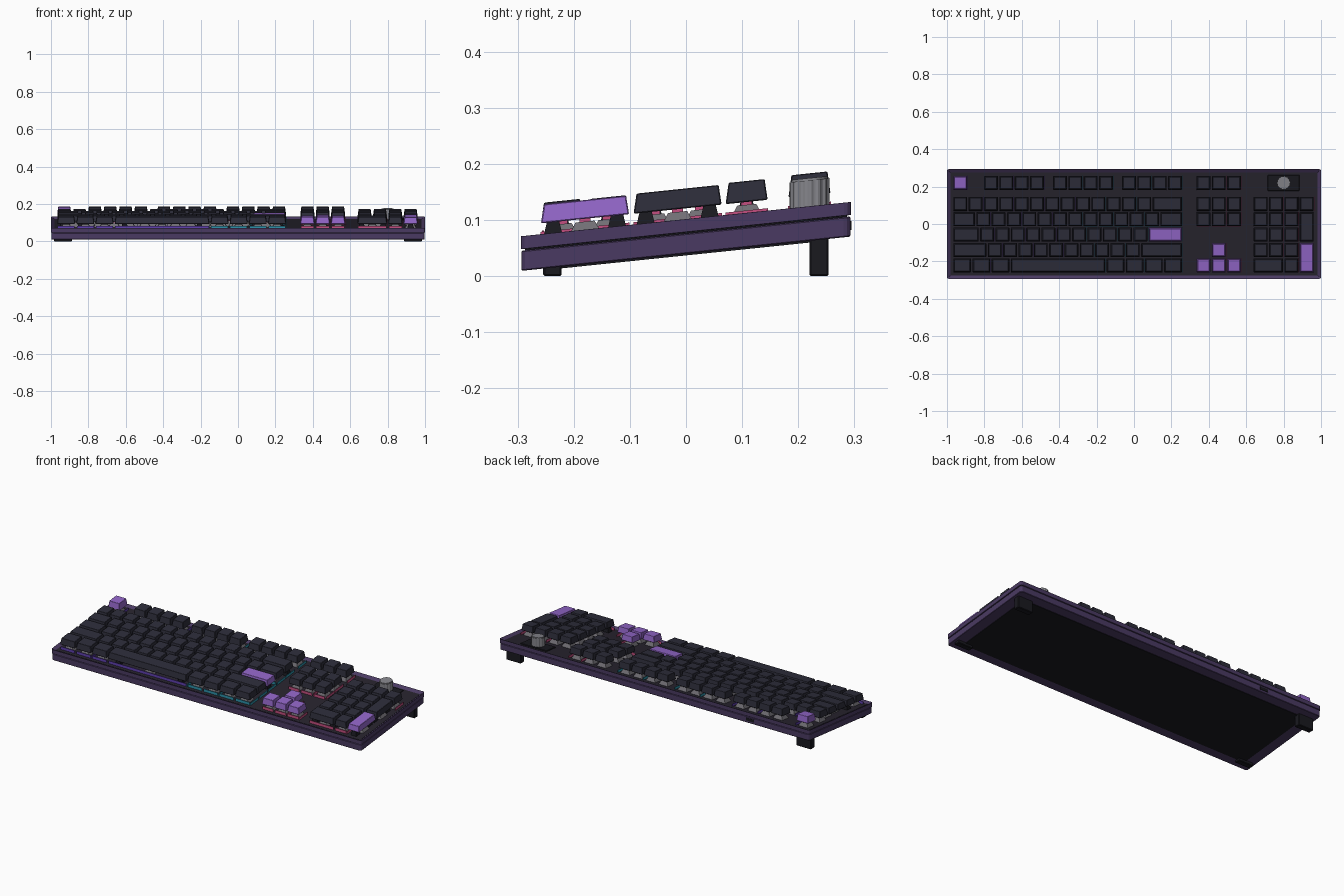
import bpy
import bmesh
import math
from mathutils import Matrix, Vector

if "Cube" in bpy.data.objects:
    bpy.data.objects.remove(bpy.data.objects["Cube"], do_unlink=True)


def material(name, r, g, b):
    lin = [(c / 255 / 12.92) if c < 11 else ((c / 255 + 0.055) / 1.055) ** 2.4 for c in (r, g, b)]
    m = bpy.data.materials.new(name)
    m.use_nodes = True
    m.diffuse_color = (*lin, 1)
    shader = m.node_tree.nodes["Principled BSDF"]
    shader.inputs["Base Color"].default_value = (*lin, 1)
    shader.inputs["Roughness"].default_value = 0.6
    return m


CASE = material("case purple", 74, 58, 98)
BLACK = material("black plastic", 25, 25, 31)
PLATE = material("plate charcoal", 39, 36, 46)
KEYCAP = material("keycap slate", 45, 45, 58)
ACCENT = material("accent violet", 146, 102, 200)
GREY = material("switch grey", 112, 110, 116)
KNOB = material("knob silver", 134, 134, 140)
PINK = material("glow pink", 196, 78, 128)
CYAN = material("glow cyan", 45, 145, 170)
VIOLET = material("glow violet", 96, 64, 176)

# Everything on the case leans back: height rises with y
LEAN = Matrix(((1, 0, 0, 0), (0, 1, 0, 0), (0, 0.104, 1, 0.04), (0, 0, 0, 1)))
TOP = 0.062
FLOOR = 0.052
U = 0.082


def block(bm, x, y, z0, z1, w, d, taper=0.0):
    """Box centred on x, y whose top is narrower by taper; returns its top face."""
    verts = bmesh.ops.create_cube(bm, size=1)["verts"]
    for v in verts:
        t = taper if v.co.z > 0 else 0
        v.co = Vector((x + v.co.x * (w - t), y + v.co.y * (d - t), z1 if v.co.z > 0 else z0))
    return max({f for v in verts for f in v.link_faces}, key=lambda f: f.calc_center_median().z)


def finish(name, bm, mat, bevel=0.0, segments=1, lean=True):
    if lean:
        bm.transform(LEAN)
    bmesh.ops.recalc_face_normals(bm, faces=bm.faces)
    mesh = bpy.data.meshes.new(name)
    bm.to_mesh(mesh)
    bm.free()
    ob = bpy.data.objects.new(name, mesh)
    bpy.context.collection.objects.link(ob)
    mesh.materials.append(mat)
    if bevel:
        mod = ob.modifiers.new("soft edges", "BEVEL")
        mod.width = bevel
        mod.segments = segments
        mod.limit_method = "ANGLE"
    return ob


def round_corners(bm, radius):
    upright = [e for e in bm.edges if abs(e.verts[0].co.z - e.verts[1].co.z) > 0.01]
    bmesh.ops.bevel(bm, geom=upright, offset=radius, segments=3, profile=0.5, affect="EDGES")


def simple(name, mat, *dims, bevel=0.0, lean=True):
    bm = bmesh.new()
    block(bm, *dims)
    return finish(name, bm, mat, bevel, lean=lean)


# Case halves with a dark seam between them
bm = bmesh.new()
block(bm, 0, 0, 0, 0.036, 1.996, 0.586)
round_corners(bm, 0.012)
finish("lower_case", bm, CASE, 0.002)

bm = bmesh.new()
block(bm, 0, 0, 0.0385, TOP, 2.0, 0.588)
round_corners(bm, 0.012)
bm.normal_update()
top = max(bm.faces, key=lambda f: f.calc_center_median().z)
bmesh.ops.inset_region(bm, faces=[top], thickness=0.02)
for v in top.verts:
    v.co.z = FLOOR - 0.002
finish("upper_case", bm, CASE, 0.002)

simple("seam", BLACK, 0, 0, 0.03, 0.045, 1.985, 0.574)
simple("switch_plate", PLATE, 0, 0, 0.045, FLOOR, 1.962, 0.55)
simple("bottom_panel", BLACK, 0, 0, -0.003, 0.01, 1.87, 0.48)
simple("cable_port", BLACK, -0.62, 0.29, 0.012, 0.028, 0.05, 0.01)

# Feet standing flat on the ground
for side, sx in (("right", -1), ("left", 1)):
    simple("front_foot_" + side, BLACK, sx * 0.935, -0.238, 0, 0.03, 0.096, 0.033, bevel=0.003, lean=False)
    simple("back_foot_" + side, BLACK, sx * 0.935, 0.237, 0, 0.08, 0.096, 0.034, bevel=0.003, lean=False)

# Key layout: row name -> y, cap height, runs of (start x, widths in key units)
MAIN, NAV, PAD = -0.97, 0.33, 0.636
ROWS = {
    "function": (0.22, 0.040, [(MAIN, [1]), (MAIN + 2 * U, [1] * 4), (MAIN + 6.5 * U, [1] * 4),
                               (MAIN + 11 * U, [1] * 4), (NAV, [1] * 3)]),
    "number": (0.108, 0.038, [(MAIN, [1] * 13 + [2]), (NAV, [1] * 3), (PAD, [1] * 4)]),
    "upper": (0.026, 0.036, [(MAIN, [1.5] + [1] * 12 + [1.5]), (NAV, [1] * 3), (PAD, [1] * 3)]),
    "home": (-0.056, 0.035, [(MAIN, [1.75] + [1] * 11 + [2.25]), (PAD, [1] * 3)]),
    "lower": (-0.139, 0.035, [(MAIN, [2.25] + [1] * 10 + [2.75]), (NAV + U, [1]), (PAD, [1] * 3)]),
    "bottom": (-0.221, 0.037, [(MAIN, [1.25] * 3 + [6.25] + [1.25] * 4), (NAV, [1] * 3), (PAD, [2, 1])]),
}

switches, stems, stabilizers = bmesh.new(), bmesh.new(), bmesh.new()
glow = {"violet": bmesh.new(), "cyan": bmesh.new(), "pink": bmesh.new()}


def glow_for(x):
    return glow["violet" if x < -0.3 else "cyan" if x < 0.3 else "pink"]


def key(bm, x, y, height, wide=1.0, tall=1.0):
    """Dished keycap with its switch, stem and stabilizers."""
    z = TOP + 0.019
    cap = block(bm, x, y, z, z + height, wide * U - 0.007, tall * U - 0.007, 0.011)
    bm.normal_update()
    bmesh.ops.inset_individual(bm, faces=[cap], thickness=0.007, depth=-0.0015)
    block(switches, x, y, FLOOR, 0.076, 0.06, 0.06, 0.026)
    block(stems, x, y, 0.075, z + 0.002, 0.02, 0.02)
    if max(wide, tall) >= 2:
        reach = 0.2 if wide > 6 else 0.057
        for s in (-1, 1):
            dx, dy = (s * reach, 0) if wide > tall else (0, s * reach)
            block(stabilizers, x + dx, y + dy, FLOOR, z + 0.001, 0.036, 0.036, 0.014)


def is_accent(row, run, i):
    x, widths = run
    if row == "function":
        return len(widths) == 1
    if row == "home":
        return x == MAIN and i == len(widths) - 1
    return row in ("lower", "bottom") and NAV <= x < PAD


accents = bmesh.new()
for row, (y, height, runs) in ROWS.items():
    caps = bmesh.new()
    for run in runs:
        x = run[0]
        for i, w in enumerate(run[1]):
            cx = x + w * U / 2
            key(accents if is_accent(row, run, i) else caps, cx, y, height, w)
            x += w * U
            # Light strips in the gaps beside and in front of keys
            if i % 2 or i == len(run[1]) - 1:
                block(glow_for(x), x, y, FLOOR, 0.066, 0.003, 0.076)
            if row == "bottom" or (row == "upper" and -0.3 < cx < PAD):
                offset = 0.034 if row == "bottom" else 0.041
                block(glow_for(cx), cx, y - offset, FLOOR, 0.068, w * U - 0.012, 0.003)
    if row == "upper":
        key(caps, PAD + 3.5 * U, y - U / 2, height, 1, 2)
    if row == "lower":
        key(accents, PAD + 3.5 * U, y - U / 2, 0.034, 1, 2)
    finish("keys_" + row + "_row", caps, KEYCAP, 0.002)
finish("accent_keys", accents, ACCENT, 0.002)

finish("switch_housings", switches, GREY)
finish("switch_stems", stems, PINK)
finish("stabilizers", stabilizers, BLACK)
for colour, mat in (("violet", VIOLET), ("cyan", CYAN), ("pink", PINK)):
    finish("light_strips_" + colour, glow[colour], mat)

# Ribbed volume knob on a dark pad
simple("knob_pad", BLACK, PAD + 2 * U, 0.22, FLOOR, 0.058, 0.17, 0.085, bevel=0.002)
bm = bmesh.new()
ribs = 56
for k, (z0, z1, r, rib) in enumerate(((0.056, 0.108, 0.036, 0.002), (0.107, 0.112, 0.032, 0))):
    rings = [[bm.verts.new((PAD + 2 * U + (r - rib * (i // 2 % 2)) * math.cos(math.tau * i / ribs),
                            0.22 + (r - rib * (i // 2 % 2)) * math.sin(math.tau * i / ribs), z))
              for i in range(ribs)] for z in (z0, z1)]
    for i in range(ribs):
        j = (i + 1) % ribs
        bm.faces.new((rings[0][i], rings[0][j], rings[1][j], rings[1][i]))
    bm.faces.new(rings[1])
    bm.faces.new(rings[0][::-1])
finish("volume_knob", bm, KNOB)
